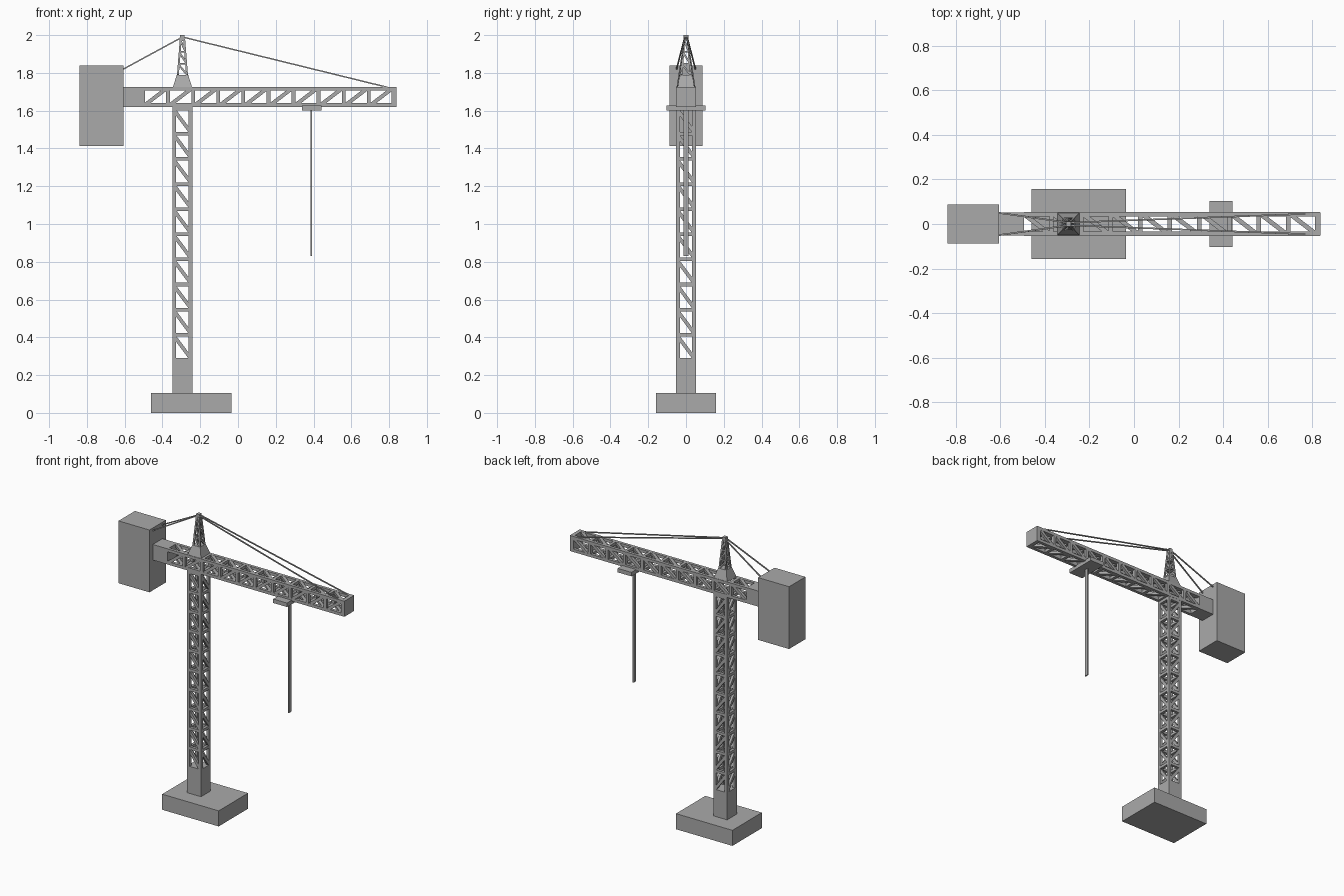
import bpy, bmesh
from mathutils import Vector as V

if "Cube" in bpy.data.objects:
    bpy.data.objects.remove(bpy.data.objects["Cube"])

grey = bpy.data.materials.new("plain grey")
grey.diffuse_color = (0.4, 0.4, 0.4, 1)
grey.use_nodes = True
grey.node_tree.nodes["Principled BSDF"].inputs["Base Color"].default_value = grey.diffuse_color
X, Y, Z = V((1, 0, 0)), V((0, 1, 0)), V((0, 0, 1))
MX = -0.294          # x of the mast centre line


def hexa(bm, pts):
    """Box from 4 start corners and 4 end corners."""
    v = [bm.verts.new(p) for p in pts]
    for f in ((3, 2, 1, 0), (4, 5, 6, 7), (0, 1, 5, 4), (1, 2, 6, 5), (2, 3, 7, 6), (3, 0, 4, 7)):
        bm.faces.new([v[i] for i in f])


def bar(bm, p, q, normal, wide, deep):
    """Straight bar from p to q; 'deep' is measured along normal."""
    d = (q - p).normalized()
    s = d.cross(normal).normalized()
    n = s.cross(d)
    ring = [s * a * wide / 2 + n * b * deep / 2 for a, b in ((-1, -1), (1, -1), (1, 1), (-1, 1))]
    hexa(bm, [p + r for r in ring] + [q + r for r in ring])


def finish(name, bm):
    bmesh.ops.recalc_face_normals(bm, faces=bm.faces)
    me = bpy.data.meshes.new(name)
    bm.to_mesh(me)
    bm.free()
    me.materials.append(grey)
    ob = bpy.data.objects.new(name, me)
    bpy.context.collection.objects.link(ob)
    return ob


def frustum(name, centre, z0, z1, h0, h1):
    """Block with half sizes h0 at the bottom and h1 at the top."""
    bm = bmesh.new()
    hexa(bm, [(centre[0] + a * h[0], centre[1] + b * h[1], z)
              for h, z in ((h0, z0), (h1, z1))
              for a, b in ((-1, -1), (1, -1), (1, 1), (-1, 1))])
    return finish(name, bm)


def block(name, x0, x1, half_y, z0, z1):
    h = ((x1 - x0) / 2, half_y)
    return frustum(name, ((x0 + x1) / 2, 0), z0, z1, h, h)


def truss(name, start, along, a, b, length, cells, w0, w1, t, sign_a, sign_b):
    """Square lattice: corner posts, cross bars and one diagonal per cell on all four walls."""
    bm = bmesh.new()
    pitch = length / cells

    def at(s, u, v):
        w = w0 + (w1 - w0) * s / length - t / 2
        return start + along * s + a * u * w + b * v * w

    for u in (-1, 1):
        for v in (-1, 1):
            bar(bm, at(0, u, v), at(length, u, v), a, t, t)
    for across, normal, sign in ((a, b, sign_a), (b, a, sign_b)):
        for side in (-1, 1):
            def pt(s, k):
                return at(s, k, side) if across == a else at(s, side, k)
            for i in range(cells):
                s0, s1 = i * pitch, (i + 1) * pitch - t
                bar(bm, pt(s1 + t / 2, -1), pt(s1 + t / 2, 1), normal, t, t)
                bar(bm, pt(s0, -sign), pt(s1, sign), normal, t, t * 0.9)
    return finish(name, bm)


# Base slab and mast
block("base_slab", -0.46, -0.035, 0.158, 0, 0.106)
block("mast_foot", MX - 0.052, MX + 0.052, 0.052, 0.106, 0.29)
truss("mast_lattice", V((MX, 0, 0.29)), Z, X, Y, 1.33, 10, 0.052, 0.052, 0.019, -1, -1)

# Jib with solid rear box and end plate
block("jib_rear_box", -0.607, -0.493, 0.052, 1.62, 1.726)
truss("jib_lattice", V((-0.493, 0, 1.673)), X, Z, Y, 1.328, 10, 0.053, 0.053, 0.02, 1, -1)
block("jib_end_plate", 0.812, 0.838, 0.052, 1.62, 1.726)
block("counterweight", -0.838, -0.605, 0.088, 1.414, 1.838)

# Tower head
frustum("head_skirt", (MX, 0), 1.72, 1.79, (0.052, 0.052), (0.03, 0.03))
truss("head_lattice", V((MX, 0, 1.79)), Z, X, Y, 0.19, 3, 0.029, 0.014, 0.01, -1, -1)
block("head_cap", MX - 0.012, MX + 0.012, 0.012, 1.975, 2.0)

# Stay cables, a pair to the front and a pair to the rear
top = V((MX, 0, 1.99))
for label, x, y, z in (("front", 0.79, 0.046, 1.724), ("rear", -0.607, 0.05, 1.82)):
    for side, k in (("left", 1), ("right", -1)):
        bm = bmesh.new()
        bar(bm, top + Y * k * 0.006, V((x, y * k, z)), Y, 0.007, 0.007)
        finish(f"{label}_stay_{side}", bm)

# Trolley and hoist line
block("trolley", 0.338, 0.442, 0.104, 1.6, 1.627)
block("hoist_line", 0.384, 0.392, 0.013, 0.83, 1.6)
